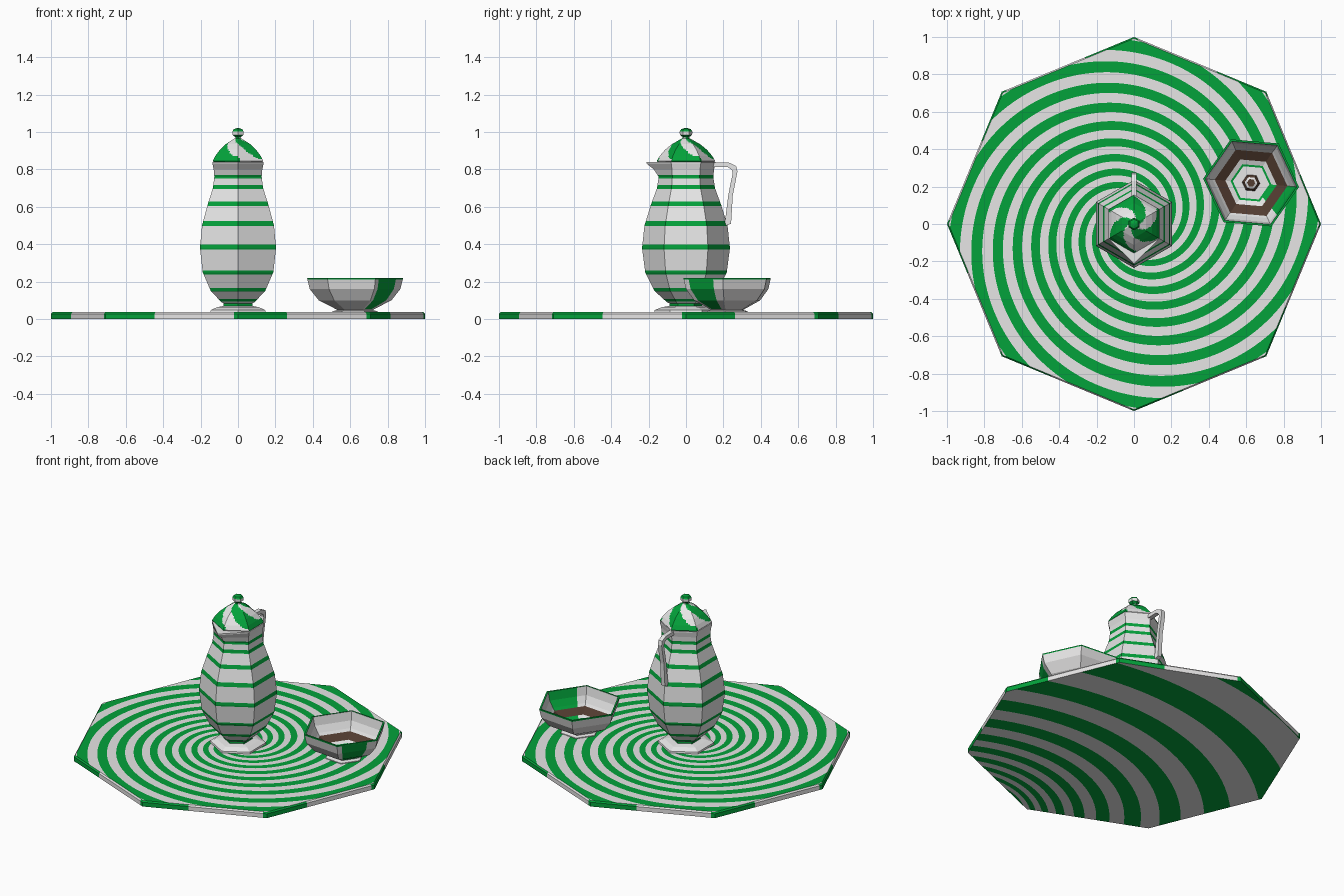
import bpy, bmesh, math
from mathutils import Vector
from math import cos, sin, pi, tau, exp

if "Cube" in bpy.data.objects:
    bpy.data.objects.remove(bpy.data.objects["Cube"])

def material(name, rgb):
    m = bpy.data.materials.new(name)
    m.diffuse_color = (*rgb, 1)
    m.use_nodes = True
    m.node_tree.nodes["Principled BSDF"].inputs["Base Color"].default_value = m.diffuse_color
    return m

MATS = [material("white_glaze", (0.80, 0.79, 0.79)),
        material("green_glaze", (0.001, 0.36, 0.043)),
        material("brown_glaze", (0.085, 0.045, 0.03)),
        material("bright_white_glaze", (0.88, 0.88, 0.88))]
WHITE, GREEN, BROWN, BRIGHT = 0, 1, 2, 3

def finish(name, bm, recalc=True):
    if recalc:
        bmesh.ops.recalc_face_normals(bm, faces=bm.faces[:])
    me = bpy.data.meshes.new(name)
    bm.to_mesh(me)
    bm.free()
    for m in MATS:
        me.materials.append(m)
    ob = bpy.data.objects.new(name, me)
    bpy.context.collection.objects.link(ob)
    return ob

def lathe(name, prof, rule, centre=(0, 0), rot=90, sub=1, rings=1, cuts=(), tweak=None, n=6):
    """Faceted lathe; rule(face centre, profile segment) gives the colour."""
    bm = bmesh.new()
    seg_of = bm.faces.layers.int.new("seg")
    pts = []
    for i in range(len(prof) - 1):
        a, b = Vector(prof[i]), Vector(prof[i + 1])
        pts += [(a.lerp(b, k / rings), i) for k in range(rings)]
    pts.append((Vector(prof[-1]), len(prof) - 2))
    loops = []
    for (r, z), _ in pts:
        corner = [Vector((r * cos(math.radians(rot) + tau * i / n),
                          r * sin(math.radians(rot) + tau * i / n), z)) for i in range(n)]
        loops.append([bm.verts.new(corner[i].lerp(corner[(i + 1) % n], k / sub))
                      for i in range(n) for k in range(sub)])
    m = n * sub
    for j in range(len(loops) - 1):
        for i in range(m):
            f = bm.faces.new((loops[j][i], loops[j][(i + 1) % m],
                              loops[j + 1][(i + 1) % m], loops[j + 1][i]))
            f[seg_of] = pts[j][1]
    bm.faces.new(loops[0][::-1])[seg_of] = 0
    bm.faces.new(loops[-1])[seg_of] = len(prof) - 1
    if tweak:
        for v in bm.verts:
            tweak(v.co)
    for z in cuts:
        bmesh.ops.bisect_plane(bm, geom=bm.verts[:] + bm.edges[:] + bm.faces[:],
                               plane_co=(0, 0, z), plane_no=(0, 0, 1))
    for f in bm.faces:
        f.material_index = rule(f.calc_center_median(), f[seg_of])
    bmesh.ops.translate(bm, vec=(*centre, 0), verts=bm.verts[:])
    return finish(name, bm)

# ---- octagonal tray: spiral stripes on top, ring arcs below ----
def clip_octagon(bm, radius):
    for i in range(8):
        a = (i + 0.5) * tau / 8
        d = Vector((cos(a), sin(a), 0))
        bmesh.ops.bisect_plane(bm, geom=bm.verts[:] + bm.edges[:] + bm.faces[:],
                               plane_co=d * radius * cos(pi / 8), plane_no=d, clear_outer=True)

def stripes(name, centre, z, steps, radius_at, levels, clip, up):
    bm = bmesh.new()
    C = Vector((*centre, z))
    for s in range(steps):
        t0, t1 = tau * s / steps, tau * (s + 1) / steps
        for k in levels:
            co = []
            for t, q in ((t0, k), (t0, k + 1), (t1, k + 1), (t1, k)):
                p = C + Vector((cos(t), sin(t), 0)) * radius_at(t, q)
                if not any((p - o).length < 1e-5 for o in co):
                    co.append(p)
            if len(co) > 2:
                f = bm.faces.new([bm.verts.new(p) for p in co])
                f.material_index = GREEN if k % 2 == 0 else WHITE
    bmesh.ops.remove_doubles(bm, verts=bm.verts[:], dist=1e-5)
    clip_octagon(bm, clip)
    for f in bm.faces:
        f.normal_update()
        if f.normal.z * up < 0:
            f.normal_flip()
    return finish(name, bm, False)

def spiral(t, k):
    p = k / 2 - 0.18 + 8 * t / tau
    r = 0.055 * (exp(0.075 * p) - 1) / 0.075
    return min(max(r, 0), 1.01)

def arcs(t, k):
    return 0.30 + 0.865 * 1.26 ** (k / 2 - 0.25)

TOP = 0.037
stripes("tray_top", (0, 0), TOP, 160, spiral, range(-18, 27), 0.992, 1)
stripes("tray_underside", (0.35, -1.41), 0, 120, arcs, range(-16, 11), 1.0, -1)

bm = bmesh.new()
for i in range(8):
    a, b = (Vector((cos(tau * j / 8), sin(tau * j / 8), 0)) for j in (i, i + 1))
    for u0, u1, mat in ((0, 0.37, GREEN), (0.37, 0.97, WHITE), (0.97, 1, GREEN)):
        p, q = a.lerp(b, u0), a.lerp(b, u1)
        rows = [[bm.verts.new((v.x * s, v.y * s, z)) for v in (p, q)]
                for s, z in ((1, 0), (1, 0.028), (0.992, TOP))]
        for lo, hi in zip(rows, rows[1:]):
            bm.faces.new((lo[0], lo[1], hi[1], hi[0])).material_index = mat
finish("tray_rim", bm, False)

# ---- hexagonal jug with green bands and a pulled spout ----
BANDS = [(0.077, 0.014), (0.100, 0.012), (0.157, 0.02), (0.248, 0.022),
         (0.385, 0.026), (0.51, 0.026), (0.615, 0.024), (0.705, 0.022), (0.76, 0.02)]

def jug_rule(c, seg):
    return GREEN if any(abs(c.z - z) < w / 2 for z, w in BANDS) else BRIGHT

def pull_spout(co):
    if abs(co.x) < 0.01 and co.y < 0 and co.z > 0.79:
        co.y = -0.172 if co.z < 0.82 else -0.212

lathe("jug_body",
      [(0.17, 0.037), (0.168, 0.048), (0.13, 0.063), (0.088, 0.070), (0.088, 0.084),
       (0.10, 0.088), (0.168, 0.15), (0.218, 0.25), (0.235, 0.38), (0.222, 0.50),
       (0.188, 0.61), (0.155, 0.70), (0.146, 0.76), (0.150, 0.80), (0.158, 0.832), (0.158, 0.84)],
      jug_rule, cuts=[z + s * w / 2 for z, w in BANDS for s in (-1, 1)], tweak=pull_spout)

# handle: outer and inner outline pairs in the y-z plane
bm = bmesh.new()
sections = [((0.13, 0.838), (0.13, 0.812)), ((0.23, 0.836), (0.22, 0.814)),
            ((0.268, 0.818), (0.244, 0.798)), ((0.275, 0.79), (0.250, 0.78)),
            ((0.264, 0.73), (0.238, 0.725)), ((0.25, 0.66), (0.226, 0.66)),
            ((0.241, 0.51), (0.205, 0.495))]
rows = [[bm.verts.new((x, *p)) for x, p in ((-0.014, o), (0.014, o), (0.014, i), (-0.014, i))]
        for o, i in sections]
for a, b in zip(rows, rows[1:]):
    for k in range(4):
        bm.faces.new((a[k], a[(k + 1) % 4], b[(k + 1) % 4], b[k]))
bm.faces.new(rows[0])
bm.faces.new(rows[-1])
for f in bm.faces:
    f.material_index = BRIGHT
finish("jug_handle", bm)

# ---- lid with swirling stripes, and its knob ----
def lid_rule(c, seg):
    r = math.hypot(c.x, c.y)
    return GREEN if (3 * math.atan2(c.y, c.x) / tau - 6 * r + 0.15) % 1 < 0.55 else BRIGHT

lathe("lid", [(0.150, 0.838), (0.156, 0.845), (0.140, 0.872), (0.112, 0.905), (0.075, 0.935),
              (0.035, 0.958), (0.02, 0.966), (0.018, 0.978)],
      lid_rule, sub=12, rings=5)
lathe("lid_knob", [(0.018, 0.973), (0.033, 0.985), (0.034, 1.003), (0.026, 1.015), (0.01, 1.02)],
      lambda c, s: BRIGHT if s == 1 else GREEN)

# ---- hexagonal bowl with one green panel and a brown ring inside ----
INSIDE = {11: BROWN, 13: GREEN, 15: BROWN, 17: BROWN}

def bowl_rule(c, seg):
    ang = math.degrees(math.atan2(c.y, c.x))
    if seg in (6, 7):
        return GREEN
    if 3 <= seg <= 5 and -58 < ang < -20:
        return GREEN
    if 8 <= seg <= 13 and seg != 11 and -50 < ang < -8:
        return GREEN
    return INSIDE.get(seg, WHITE if seg < 8 else BRIGHT)

lathe("bowl",
      [(0.12, 0.037), (0.12, 0.042), (0.095, 0.048), (0.105, 0.054), (0.195, 0.10), (0.243, 0.16),
       (0.256, 0.212), (0.257, 0.22), (0.245, 0.22), (0.233, 0.165), (0.208, 0.125),
       (0.195, 0.11), (0.138, 0.08), (0.11, 0.07), (0.098, 0.068), (0.048, 0.068),
       (0.034, 0.085), (0.022, 0.09)],
      bowl_rule, centre=(0.626, 0.22), rot=-5, sub=8)
